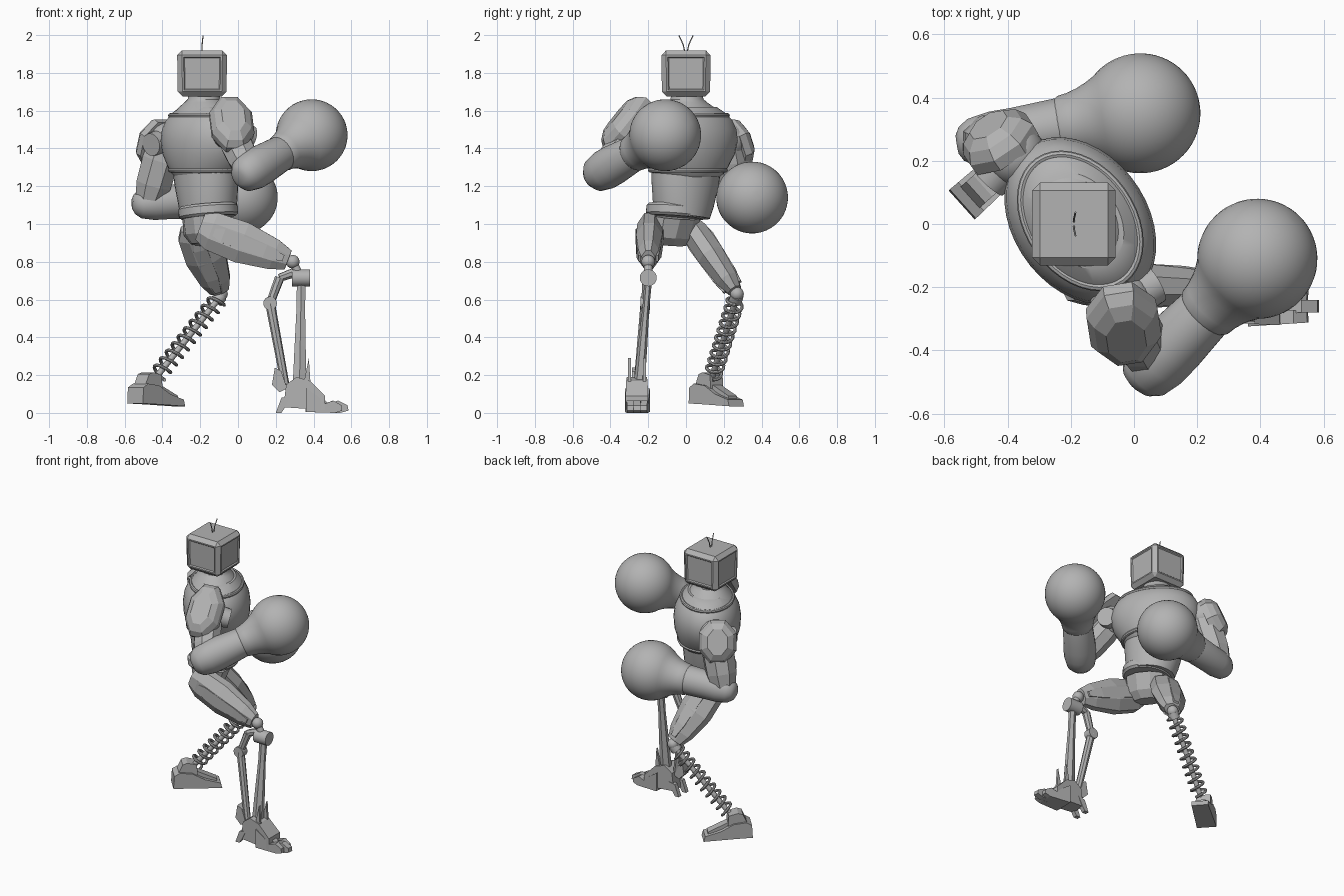
import bpy, bmesh, math
from mathutils import Vector as V

old = bpy.data.objects.get("Cube")
if old:
    bpy.data.objects.remove(old)

grey = bpy.data.materials.new("plain_grey")
grey.use_nodes = True
grey.diffuse_color = (0.45, 0.45, 0.45, 1)
grey.node_tree.nodes["Principled BSDF"].inputs["Base Color"].default_value = (0.45, 0.45, 0.45, 1)
rounded = []


def add(name, bm, smooth=True):
    bmesh.ops.recalc_face_normals(bm, faces=bm.faces)
    me = bpy.data.meshes.new(name)
    bm.to_mesh(me)
    bm.free()
    me.materials.append(grey)
    ob = bpy.data.objects.new(name, me)
    bpy.context.collection.objects.link(ob)
    if smooth:
        rounded.append(ob)
    return ob


def loft(name, a, b, rings, n=32, up=(0, 0, 1), smooth=True):
    """Skin rings (t along a-b, half width, half height) into a closed limb."""
    a, b = V(a), V(b)
    axis = (b - a).normalized()
    u = (V(up) - axis * V(up).dot(axis)).normalized()
    v = axis.cross(u)
    bm = bmesh.new()
    loops = []
    for t, w, h in rings:
        c = a.lerp(b, t)
        angs = [2 * math.pi * (i + 0.5) / n for i in range(n)]
        loops.append([bm.verts.new(c + v * w * math.cos(k) + u * h * math.sin(k)) for k in angs])
    for p, q in zip(loops, loops[1:]):
        for i in range(n):
            j = (i + 1) % n
            bm.faces.new((p[i], p[j], q[j], q[i]))
    bm.faces.new(loops[0])
    bm.faces.new(loops[-1])
    return add(name, bm, smooth)


def rod(name, a, b, r, r2=None, n=16):
    r2 = r if r2 is None else r2
    return loft(name, a, b, [(0, r, r), (1, r2, r2)], n, (0.3, 0.9, 0.2))


def ball(name, c, r):
    bm = bmesh.new()
    bmesh.ops.create_uvsphere(bm, u_segments=24, v_segments=14, radius=r)
    bmesh.ops.translate(bm, verts=bm.verts, vec=c)
    return add(name, bm)


def prism(name, origin, heading, outline, half, tip=1.0):
    """Extrude a side outline (forward, z) sideways, narrowing towards the tip."""
    d = V((math.cos(heading), math.sin(heading), 0))
    side = V((-d.y, d.x, 0))
    far = max(p[0] for p in outline)
    bm = bmesh.new()
    rows = []
    for s in (-1, 1):
        row = []
        for x, z in outline:
            k = half * (1 + (tip - 1) * max(x, 0) / far)
            row.append(bm.verts.new(V(origin) + d * x + side * s * k + V((0, 0, z))))
        rows.append(row)
        bm.faces.new(row)
    for i in range(len(outline)):
        j = (i + 1) % len(outline)
        bm.faces.new((rows[0][i], rows[0][j], rows[1][j], rows[1][i]))
    return add(name, bm, False)


def tube(name, pts, r, cyclic=False):
    cu = bpy.data.curves.new(name, "CURVE")
    cu.dimensions = "3D"
    cu.bevel_depth = r
    cu.bevel_resolution = 2
    cu.use_fill_caps = True
    sp = cu.splines.new("POLY")
    sp.points.add(len(pts) - 1)
    for p, co in zip(sp.points, pts):
        p.co = (*co, 1)
    sp.use_cyclic_u = cyclic
    tmp = bpy.data.objects.new(name + "_path", cu)
    bm = bmesh.new()
    bpy.context.collection.objects.link(tmp)
    bpy.context.view_layer.update()
    shape = tmp.evaluated_get(bpy.context.evaluated_depsgraph_get()).to_mesh()
    bm.from_mesh(shape)
    bpy.data.objects.remove(tmp)
    return add(name, bm)


# Head: bevelled box with a shallow panel on each side
bm = bmesh.new()
bmesh.ops.create_cube(bm, size=1)
for v in bm.verts:
    lower = 0.97 if v.co.z < 0 else 1
    v.co = V((-0.19 + v.co.x * 0.265 * lower, v.co.y * 0.262 * lower, 1.797 + v.co.z * 0.243))
bmesh.ops.bevel(bm, geom=bm.edges[:], offset=0.025, segments=1, affect="EDGES")
panels = [f for f in bm.faces if f.calc_area() > 0.03 and abs(f.normal.z) < 0.5]
bmesh.ops.inset_individual(bm, faces=panels, thickness=0.012, depth=0)
bmesh.ops.inset_individual(bm, faces=panels, thickness=0.008, depth=-0.007)
add("head", bm, False)
for s in (-1, 1):
    tube("antenna", [(-0.19, 0.004 * s, 1.9), (-0.19, 0.015 * s, 1.95), (-0.185, 0.037 * s, 1.998)], 0.003)

# Torso, turned so that one shoulder leads
across = V((0.58, -0.81, 0))
ahead = V((0.81, 0.58, 0))
core, core_up = (-0.17, 0.01, 0), (-0.17, 0.01, 1)
loft("chest", core, core_up, [
    (1.25, 0.16, 0.175), (1.27, 0.175, 0.2), (1.3, 0.187, 0.225), (1.37, 0.207, 0.268), (1.44, 0.212, 0.288),
    (1.5, 0.204, 0.282), (1.55, 0.182, 0.258), (1.59, 0.152, 0.215), (1.62, 0.122, 0.165)], 40, across)
loft("neck", (-0.18, 0.005, 0), (-0.18, 0.005, 1), [
    (1.58, 0.15, 0.2), (1.62, 0.12, 0.15), (1.645, 0.097, 0.11), (1.66, 0.085, 0.09), (1.69, 0.08, 0.082)], 40, across)


def torso_ring(name, z, w, d, r):
    angs = [2 * math.pi * i / 40 for i in range(40)]
    tube(name, [V((-0.17, 0.01, z)) + across * w * math.cos(k) + ahead * d * math.sin(k) for k in angs], r, True)


torso_ring("collar", 1.575, 0.232, 0.163, 0.012)
torso_ring("chest_rim", 1.285, 0.21, 0.178, 0.013)
loft("abdomen", (-0.155, -0.02, 1.04), (-0.175, 0.005, 1.34),
     [(0, 0.14, 0.15), (0.2, 0.148, 0.168), (0.6, 0.16, 0.188), (1, 0.163, 0.198)], 32, across)
loft("belt", (-0.155, -0.055, 1.035), (-0.16, -0.05, 1.1),
     [(0, 0.145, 0.148), (0.2, 0.157, 0.16), (0.8, 0.157, 0.16), (1, 0.145, 0.148)], 32, across)
loft("pelvis", (-0.18, -0.08, 0.89), (-0.165, -0.065, 1.04),
     [(0, 0.06, 0.09), (0.3, 0.1, 0.14), (1, 0.13, 0.145)], 10, across, False)


# Arms: shoulder, plate, upper arm, forearm and round glove
def arm(side, shoulder, hub, elbow, glove, pad, facing, pad_w, pad_h, girth, fore):
    s, e, g, p, f = V(shoulder), V(elbow), V(glove), V(pad), V(facing).normalized()
    ball(side + "_shoulder_joint", s, 0.1)
    rod(side + "_shoulder_hub", s, hub, 0.075, 0.06, 20)
    loft(side + "_shoulder_plate", p - f * 0.05, p + f * 0.05, [
        (0, pad_w, pad_h), (0.4, pad_w * 1.02, pad_h * 1.02), (0.75, pad_w * 0.85, pad_h * 0.87),
        (1, pad_w * 0.55, pad_h * 0.6)], 8, (0, 0, 1), False)
    loft(side + "_upper_arm", s, e, [(t, girth * k, girth * k) for t, k in (
        (0, 0.9), (0.3, 1.05), (0.7, 1), (0.95, 0.8))], 8, (0, 1, 0), False)
    d = (g - e).normalized()
    reach = (g - e).length
    loft(side + "_forearm", e, e + d, [
        (-0.085, fore * 0.35, fore * 0.35), (-0.072, fore * 0.62, fore * 0.62), (-0.04, fore * 0.87, fore * 0.9),
        (0.03, fore, fore * 1.05), (0.1, fore, fore * 1.05),
        (reach - 0.26, 0.093, 0.095), (reach - 0.2, 0.08, 0.08)], 24)
    neck = [(-0.26, 0.092), (-0.25, 0.099), (-0.22, 0.103), (-0.185, 0.113), (-0.155, 0.126)]
    angs = [math.radians(k) for k in range(48, 180, 6)]
    bulb = neck + [(-0.19 * math.cos(k), 0.19 * math.sin(k)) for k in angs]
    loft(side + "_glove", g, g + d, [(t, r, r) for t, r in bulb], 40)


arm("lead", (-0.04, -0.25, 1.49), (0.07, -0.19, 1.46), (0.06, -0.45, 1.275), (0.39, -0.11, 1.47),
    (-0.03, -0.333, 1.543), (0.12, -0.76, 0.62), 0.12, 0.182, 0.085, 0.102)
arm("rear", (-0.38, 0.22, 1.44), (-0.46, 0.13, 1.42), (-0.475, 0.265, 1.11), (0.02, 0.35, 1.14),
    (-0.435, 0.275, 1.43), (-0.5, 0.75, 0.35), 0.125, 0.145, 0.1, 0.087)


# Thighs with raised armour strips
def thigh(side, hip, knee, up, w, h):
    shape = [(0, 0.75, 0.65), (0.12, 0.95, 0.93), (0.45, 1, 1), (0.8, 0.78, 0.73), (0.95, 0.5, 0.48)]
    loft(side + "_thigh", hip, knee, [(t, w * a, h * b) for t, a, b in shape], 8, up, False)
    a, b = V(hip), V(knee)
    out = (b - a).normalized().cross(V(up)).normalized()
    for s in (-1, 1):
        off = out * w * 0.84 * s
        loft(side + "_thigh_strip", a + off, b + off * 0.7, [
            (0.15, 0.012, h * 0.25), (0.25, 0.022, h * 0.45), (0.7, 0.022, h * 0.4),
            (0.9, 0.01, h * 0.2)], 4, up, False)
    ball(side + "_knee", b, 0.036)


thigh("lead", (-0.2, -0.19, 0.985), (0.29, -0.2, 0.8), (0, 0, 1), 0.075, 0.12)
thigh("rear", (-0.235, 0.025, 0.99), (-0.09, 0.27, 0.63), (1, 0, 0), 0.08, 0.118)

# Lead shin: knee drum, main strut and jointed rear linkage
rod("knee_drum", (0.285, -0.2, 0.715), (0.38, -0.2, 0.715), 0.045, n=24)
rod("knee_link", (0.29, -0.2, 0.8), (0.33, -0.2, 0.72), 0.022)
loft("main_shin", (0.335, -0.2, 0.7), (0.325, -0.25, 0.12),
     [(0, 0.027, 0.02), (0.25, 0.026, 0.018), (0.6, 0.034, 0.025), (1, 0.042, 0.03)], 6, (0, 1, 0), False)
path = [(0.29, -0.2, 0.74), (0.22, -0.205, 0.715), (0.17, -0.215, 0.58), (0.25, -0.255, 0.15)]
for p, q in zip(path, path[1:]):
    rod("shin_linkage", p, q, 0.026, 0.022, 8)
rod("linkage_pivot", (0.17, -0.24, 0.58), (0.17, -0.19, 0.58), 0.036)

# Lead foot: ankle block, claws, heel spurs and fins
prism("ankle_block", (0.24, -0.26, 0), 0, [
    (0, 0.03), (0.015, 0.15), (0.07, 0.19), (0.14, 0.17), (0.22, 0.09), (0.22, 0.015)], 0.05, 1.2)
for y, turn, size in ((-0.3, 0.04, 0.85), (-0.26, 0, 1), (-0.215, -0.06, 0.85)):
    prism("claw", (0.36, y, 0), turn, [
        (0, 0.005), (0, 0.13), (0.07 * size, 0.09), (0.12 * size, 0.05), (0.17 * size, 0.065),
        (0.22 * size, 0.04), (0.225 * size, 0.012), (0.18 * size, 0)], 0.024, 0.8)
for y in (-0.3, -0.22):
    prism("heel_spur", (0.2, y, 0), 0, [(0, 0), (0.03, 0.08), (0.08, 0.09), (0.05, 0.03), (0.03, 0)], 0.014)
    prism("ankle_fin", (0.34, y, 0), 0, [(0, 0.12), (0.035, 0.29), (0.045, 0.14)], 0.008)
prism("heel_guard", (0.18, -0.26, 0), 0, [(0, 0.15), (0.015, 0.24), (0.05, 0.22), (0.08, 0.13), (0.04, 0.11)], 0.025)

# Rear shin: coil spring around a rod
top, base = V((-0.09, 0.27, 0.62)), V((-0.44, 0.135, 0.18))
along = (base - top).normalized()
u = along.cross(V((0, 1, 0))).normalized()
v = along.cross(u)
coil = []
for i in range(10 * 14 + 1):
    k = 2 * math.pi * i / 14
    coil.append(top.lerp(base, 0.05 + 0.9 * i / 140) + (u * math.cos(k) + v * math.sin(k)) * 0.044)
tube("spring", coil, 0.009)
rod("spring_core", top, base, 0.016)
rod("spring_cap", top, top.lerp(base, 0.07), 0.035)

# Rear foot
turn = math.radians(42)
prism("rear_foot", (-0.545, 0.06, 0), turn, [
    (0, 0.05), (0.005, 0.135), (0.04, 0.155), (0.12, 0.145), (0.2, 0.1), (0.3, 0.07), (0.31, 0.035), (0.12, 0.045)], 0.062, 0.85)
prism("rear_ankle", (-0.545, 0.06, 0), turn, [
    (0.03, 0.14), (0.06, 0.205), (0.09, 0.215), (0.15, 0.2), (0.155, 0.13)], 0.045)
prism("toe_ridge", (-0.545, 0.06, 0), turn, [(0.13, 0.13), (0.14, 0.155), (0.28, 0.09), (0.28, 0.07)], 0.03)

# Smooth shading with crisp edges
bpy.ops.object.select_all(action="DESELECT")
for ob in rounded:
    ob.select_set(True)
bpy.context.view_layer.objects.active = rounded[0]
bpy.ops.object.shade_smooth_by_angle(angle=math.radians(35))
